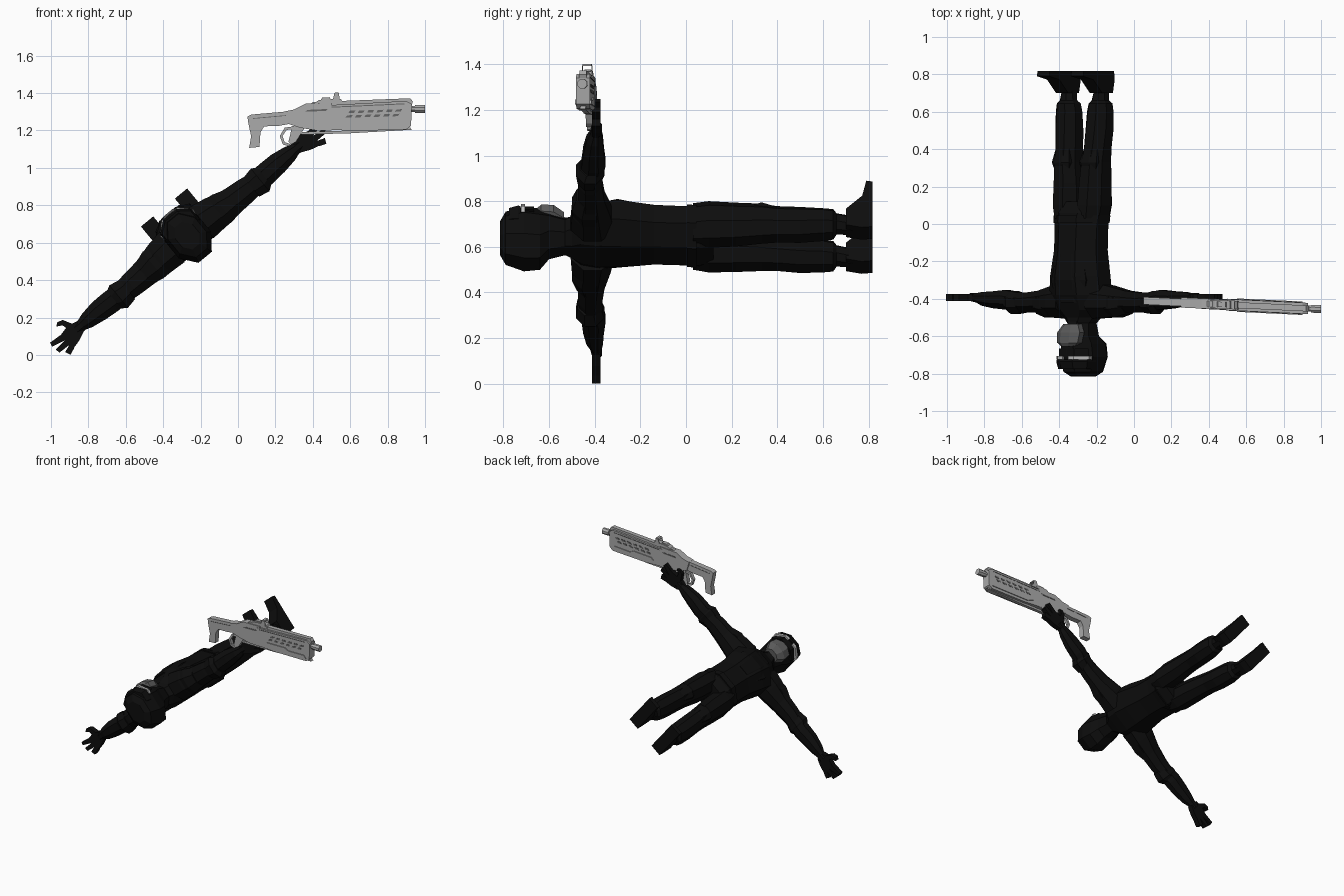
import bpy, bmesh, math
from mathutils import Matrix, Vector

def material(name, v):
    m = bpy.data.materials.new(name)
    m.diffuse_color = (v, v, v, 1)
    return m

BLACK = material("black_cloth", 0.004)
MASK = material("mask_grey", 0.10)
TRIM = material("light_trim", 0.5)
GUN = material("gun_grey", 0.40)
DARK = material("vent_grey", 0.13)

# body frame: x across the shoulders, y towards the feet, z out of the chest
BODY = Matrix.Translation((-0.265, 0, 0.63)) @ Matrix.Rotation(-math.radians(39.5), 4, 'Y')
WORLD = Matrix.Identity(4)

def finish(name, bm, mat, frame):
    bmesh.ops.recalc_face_normals(bm, faces=bm.faces)
    bm.transform(frame)
    me = bpy.data.meshes.new(name)
    bm.to_mesh(me)
    bm.free()
    me.materials.append(mat)
    ob = bpy.data.objects.new(name, me)
    bpy.context.collection.objects.link(ob)
    return ob

def loft(name, axis, sections, mat=BLACK, frame=BODY, sides=8):
    """Sections: position along the axis, two centre values, two half sizes."""
    bm = bmesh.new()
    k = 1 / math.cos(math.pi / sides)
    rings = []
    for p, c1, c2, r1, r2 in sections:
        ring = []
        for i in range(sides):
            a = (i + 0.5) * 2 * math.pi / sides
            u, v = c1 + r1 * k * math.cos(a), c2 + r2 * k * math.sin(a)
            ring.append(bm.verts.new((p, u, v) if axis == 'x' else (u, p, v)))
        rings.append(ring)
    for a, b in zip(rings, rings[1:]):
        for i in range(sides):
            j = (i + 1) % sides
            bm.faces.new((a[i], a[j], b[j], b[i]))
    bm.faces.new(rings[0])
    bm.faces.new(rings[-1])
    return finish(name, bm, mat, frame)

def prism(name, points, place, lo, hi, mat=BLACK, frame=BODY):
    """Extrude an outline; place(u, v, w) gives the position."""
    bm = bmesh.new()
    a = [bm.verts.new(place(u, v, lo)) for u, v in points]
    b = [bm.verts.new(place(u, v, hi)) for u, v in points]
    n = len(points)
    bm.faces.new(a)
    bm.faces.new(b)
    for i in range(n):
        bm.faces.new((a[i], a[(i + 1) % n], b[(i + 1) % n], b[i]))
    return finish(name, bm, mat, frame)

# torso with jacket, belt and hips
loft("torso", 'y', [(-0.53, 0, 0.02, .075, .08), (-0.50, 0, 0.015, .10, .085),
    (-0.46, 0, 0.02, .16, .10), (-0.38, 0, 0.03, .175, .125), (-0.28, 0, 0.035, .165, .13),
    (-0.14, 0, 0.03, .145, .12), (-0.03, 0, 0.025, .145, .118), (0.06, 0, 0.02, .15, .115),
    (0.12, 0, 0.015, .13, .09)])
loft("belt", 'y', [(0.005, 0, 0.025, .152, .125), (0.045, 0, 0.02, .154, .124)])
loft("chest_panel", 'y', [(-0.42, 0, 0.10, .10, .045), (-0.30, 0, 0.11, .12, .058),
                          (-0.16, 0, 0.10, .09, .055)])

# head with hood, neck and face gear
loft("head", 'y', [(-0.815, 0, .01, .06, .075), (-0.79, 0, .01, .092, .12),
    (-0.71, 0, .005, .112, .145), (-0.64, 0, .005, .10, .14), (-0.60, 0, .025, .085, .105),
    (-0.52, 0, .02, .07, .08)])
loft("mask", 'y', [(-0.655, 0, .125, .045, .035), (-0.635, 0, .125, .07, .045),
    (-0.58, 0, .115, .078, .048), (-0.535, 0, .10, .05, .04)], MASK)
loft("hood_brim", 'y', [(-0.775, 0, .07, .098, .075), (-0.735, 0, .07, .108, .088),
                        (-0.725, 0, .07, .105, .084)])

def across(u, v, w):
    return (u, w, v)

for sx in (1, -1):
    prism("brow_trim", [(sx * u, v) for u, v in ((.02, .162), (.055, .160), (.114, .098),
          (.109, .07), (.10, .09), (.05, .145), (.02, .148))], across, -0.724, -0.705, TRIM)
    prism("goggle", [(sx * u, v) for u, v in ((.008, .15), (.05, .15), (.102, .09), (.05, .08))],
          across, -0.705, -0.665)

for side, sx in (("right", 1), ("left", -1)):
    # legs
    def leg(name, rows):
        loft(side + name, 'y', [(y, sx * x, t, a, b) for y, x, t, a, b in rows])
    leg("_leg", [(0.03, .078, .02, .072, .10), (0.10, .085, .018, .08, .105),
        (0.22, .088, .015, .077, .098), (0.33, .094, .015, .07, .09), (0.40, .098, .008, .068, .08),
        (0.50, .104, 0, .07, .078), (0.60, .108, -.002, .068, .07), (0.645, .11, -.002, .06, .066),
        (0.66, .11, 0, .045, .045), (0.73, .112, -.01, .034, .042)])
    leg("_knee_pad", [(0.27, .092, .06, .045, .035), (0.33, .094, .07, .06, .042),
                      (0.41, .098, .05, .045, .035)])
    # shoes
    prism(side + "_shoe", [(-.055, .818), (.20, .818), (.205, .79), (.12, .772), (.045, .70),
          (-.045, .70), (-.06, .77)], lambda u, v, w: (sx * w, v, u), .075, .16)

    # arms
    def arm(name, rows):
        loft(side + name, 'x', [(sx * x, y, t, a, b) for x, y, t, a, b in rows])
    arm("_arm", [(0.10, -.41, .015, .095, .105), (0.19, -.415, .01, .085, .095),
        (0.30, -.415, 0, .058, .076), (0.40, -.42, -.003, .052, .068), (0.46, -.415, -.005, .05, .06),
        (0.54, -.405, -.003, .052, .062), (0.62, -.405, 0, .045, .058), (0.70, -.40, 0, .036, .045),
        (0.74, -.395, 0, .025, .032), (0.78, -.39, 0, .022, .034)])
    arm("_elbow_pad", [(0.43, -.425, -.008, .05, .066), (0.49, -.42, -.008, .062, .078),
                       (0.52, -.415, -.006, .05, .06)])
    arm("_shoulder_pad", [(0.17, -.42, .005, .07, .09), (0.24, -.425, .005, .075, .09),
                          (0.31, -.42, 0, .06, .07)])
    # hands: palm, thumb and two finger groups
    for part, pts in (("palm", ((.75, .032), (.80, .045), (.86, .03), (.86, -.07), (.80, -.055), (.75, -.032))),
                      ("thumb", ((.77, .03), (.80, .085), (.83, .095), (.85, .08), (.82, .065), (.81, .03))),
                      ("fingers", ((.85, .03), (.93, .035), (.935, .012), (.85, -.008))),
                      ("middle_fingers", ((.85, -.006), (.93, -.012), (.925, -.038), (.85, -.04))),
                      ("small_finger", ((.85, -.038), (.90, -.055), (.886, -.084), (.85, -.07)))):
        prism(side + "_" + part, [(sx * u, v) for u, v in pts], across, -.412, -.375)

# rifle: outlines in x and z, drifting slightly in y along its length
def rifle(u, v, w):
    return (u, -.408 - .047 * u + w, v)

def plate(name, pts, half, mat=GUN):
    prism(name, pts, rifle, -half, half, mat, WORLD)

plate("stock", [(.05, 1.275), (.07, 1.285), (.30, 1.305), (.30, 1.24), (.22, 1.225), (.14, 1.222),
      (.12, 1.19), (.115, 1.112), (.06, 1.107), (.07, 1.17), (.055, 1.24)], .02)
plate("receiver", [(.25, 1.302), (.30, 1.312), (.36, 1.343), (.50, 1.348), (.50, 1.20), (.42, 1.20),
      (.33, 1.215), (.27, 1.235)], .027)
plate("handguard", [(.48, 1.335), (.90, 1.358), (.93, 1.34), (.925, 1.225), (.90, 1.205),
      (.62, 1.198), (.48, 1.205)], .030)
plate("top_rail", [(.38, 1.335), (.40, 1.352), (.92, 1.372), (.935, 1.355), (.93, 1.34)], .016)
plate("lower_rail", [(.34, 1.178), (.34, 1.192), (.60, 1.20), (.92, 1.216), (.93, 1.204), (.60, 1.185)], .012)
plate("side_panel", [(.55, 1.235), (.57, 1.25), (.72, 1.255), (.75, 1.24), (.88, 1.245),
      (.90, 1.225), (.60, 1.215)], .036)
plate("grip", [(.29, 1.225), (.36, 1.22), (.31, 1.14), (.285, 1.125), (.27, 1.14)], .016)

# trigger loop
loop = [(.32, 1.225), (.25, 1.215), (.223, 1.17), (.24, 1.125), (.275, 1.115)]
inner = [(.32, 1.21), (.26, 1.203), (.238, 1.17), (.25, 1.137), (.28, 1.128)]
for i in range(4):
    plate("trigger_loop", [loop[i], loop[i + 1], inner[i + 1], inner[i]], .012)

# sight: base, two posts and a top arch
plate("sight_base", [(.41, 1.345), (.43, 1.362), (.48, 1.37), (.55, 1.368), (.56, 1.35)], .022)
plate("sight_block", [(.44, 1.36), (.45, 1.375), (.49, 1.378), (.50, 1.36)], .014)
for w in (-.023, .019):
    prism("sight_post", [(.505, 1.36), (.515, 1.395), (.54, 1.395), (.545, 1.36)], rifle, w, w + .004, GUN, WORLD)
plate("sight_arch", [(.512, 1.393), (.518, 1.402), (.538, 1.402), (.541, 1.393)], .02)

# muzzle
loft("muzzle", 'x', [(.92, -.452, 1.315, .016, .016), (.945, -.453, 1.315, .016, .016),
     (.946, -.453, 1.315, .021, .021), (1.0, -.455, 1.315, .021, .021)], GUN, WORLD)

# vents and seam lines on both flanks of the rifle
def flank(name, pts, depth):
    for s in (-1, 1):
        prism(name, pts, rifle, s * (depth - .002), s * (depth + .002), DARK, WORLD)

for row, z in enumerate((1.268, 1.292)):
    for i in range(6):
        x = .575 + i * .05 + row * .015
        zz = z + (x - .575) * .03
        flank("vent", [(x, zz), (x + .008, zz + .013), (x + .038, zz + .014), (x + .030, zz + .001)], .030)
flank("upper_seam", [(.50, 1.322), (.50, 1.327), (.89, 1.345), (.89, 1.34)], .030)
flank("receiver_seam", [(.36, 1.30), (.37, 1.31), (.48, 1.315), (.47, 1.305)], .027)
flank("stock_seam", [(.08, 1.262), (.08, 1.266), (.28, 1.284), (.28, 1.28)], .020)
